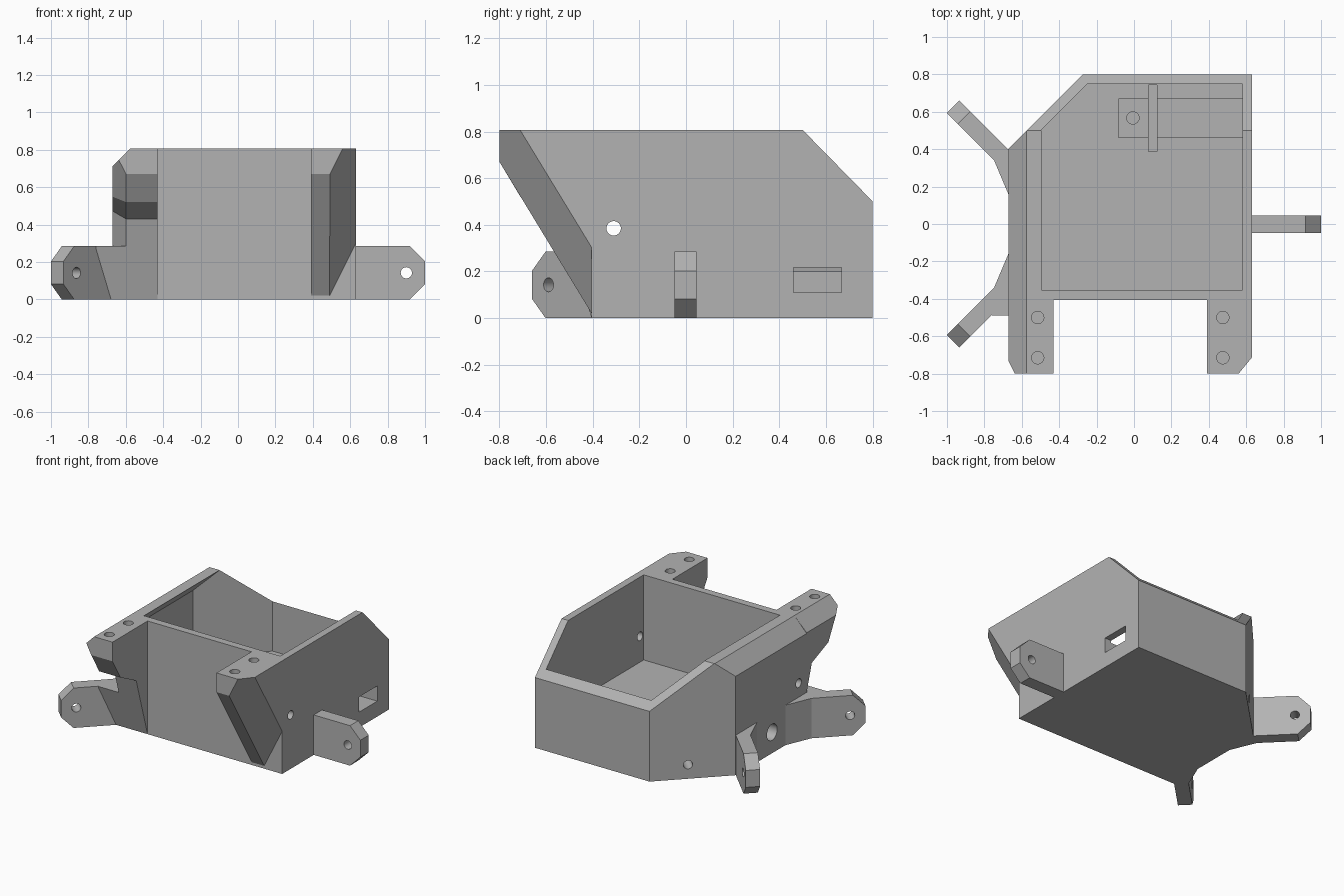
import bpy, bmesh, math
from mathutils import Vector

cube = bpy.data.objects.get("Cube")
if cube:
    bpy.data.objects.remove(cube, do_unlink=True)

grey = bpy.data.materials.new("plain grey")
grey.use_nodes = True
COLOUR = (0.45, 0.45, 0.45, 1)
grey.diffuse_color = COLOUR
grey.node_tree.nodes["Principled BSDF"].inputs["Base Color"].default_value = COLOUR


def new_object(name, bm):
    mesh = bpy.data.meshes.new(name)
    bmesh.ops.recalc_face_normals(bm, faces=bm.faces)
    bm.to_mesh(mesh)
    bm.free()
    mesh.materials.append(grey)
    obj = bpy.data.objects.new(name, mesh)
    bpy.context.collection.objects.link(obj)
    return obj


def hull_mesh(points):
    bm = bmesh.new()
    for p in points:
        bm.verts.new(p)
    res = bmesh.ops.convex_hull(bm, input=bm.verts)
    spare = {e for e in res["geom_interior"] + res["geom_unused"] if isinstance(e, bmesh.types.BMVert)}
    bmesh.ops.delete(bm, geom=list(spare), context="VERTS")
    bmesh.ops.dissolve_limit(bm, angle_limit=0.01, verts=bm.verts, edges=bm.edges)
    return bm


def solid(name, points, planes=()):
    """Convex block, trimmed by (point, outward normal) planes."""
    bm = hull_mesh(points)
    for co, no in planes:
        bmesh.ops.bisect_plane(bm, geom=bm.verts[:] + bm.edges[:] + bm.faces[:],
                               plane_co=co, plane_no=Vector(no).normalized(), clear_outer=True)
        kept = [v.co.copy() for v in bm.verts]
        bm.free()
        bm = hull_mesh(kept)
    return new_object(name, bm)


def upright(outline, z0, z1):
    return [(x, y, z) for x, y in outline for z in (z0, z1)]


def box(x0, x1, y0, y1, z0, z1):
    return upright([(x0, y0), (x1, y0), (x1, y1), (x0, y1)], z0, z1)


def extrude_x(profile, x0, x1):
    return [(x, y, z) for y, z in profile for x in (x0, x1)]


def rod(centre, axis, radius, length):
    bm = bmesh.new()
    turn = Vector(axis).to_track_quat("Z", "Y").to_matrix().to_4x4()
    turn.translation = centre
    bmesh.ops.create_cone(bm, cap_ends=True, segments=24, radius1=radius,
                          radius2=radius, depth=length, matrix=turn)
    return new_object("cutter", bm)


def carve(obj, *cutters):
    bpy.context.view_layer.objects.active = obj
    for cutter in cutters:
        cutter.hide_render = True
        mod = obj.modifiers.new("carve", "BOOLEAN")
        mod.operation, mod.solver, mod.object = "DIFFERENCE", "EXACT", cutter
        bpy.ops.object.modifier_apply(modifier=mod.name)
        bpy.data.objects.remove(cutter, do_unlink=True)


TOP = 0.807
RIGHT, LEFT = -0.672, 0.632
BEVEL = (-1, 0, 0.95)

# Open box with a clipped corner, sloped rear rim and bevelled side edge
shell = solid("box_shell",
              upright([(RIGHT, -0.405), (LEFT, -0.405), (LEFT, 0.8), (-0.272, 0.8), (RIGHT, 0.4)], 0, TOP),
              [((-0.575, 0, TOP), BEVEL), ((0, 0.5, TOP), (0, 1, 0.98))])
# The cavity widens under the bevelled edge, keeping the wall thin
inner = [(-0.62, -0.352), (0.58, -0.352), (0.58, 0.748), (-0.25, 0.748), (-0.62, 0.378)]
carve(shell,
      solid("cutter", upright(inner, 0.2, 1), [((-0.495, 0, TOP), BEVEL)]),
      solid("cutter", box(-0.083, 0.7, 0.462, 0.667, 0.11, 0.218)),  # floor pocket and wall slot
      solid("cutter", box(0.077, 0.122, 0.387, 0.744, 0.09, 0.3)),   # cross slot
      rod((-0.006, 0.567, 0.12), (0, 0, 1), 0.033, 0.12),
      rod((0, -0.31, 0.385), (1, 0, 0), 0.031, 2),                   # holes through both sides
      rod((RIGHT, -0.01, 0.15), (1, 0, 0), 0.058, 0.3),
      rod((-0.45, 0.62, 0.1), (-1, 1, 0), 0.03, 0.3))

# Front bracket on the +x side, with a slanted underside and clipped outer edge
slanted = [(-0.4, TOP), (-0.8, TOP), (-0.8, 0.67), (-0.405, 0.02), (-0.4, 0.02)]
left_bracket = solid("left_bracket", extrude_x(slanted, 0.39, LEFT),
                     [((0.491, -0.8, 0.67), (0.546, -0.448, -0.273))])

# Front bracket on the -x side: short stepped underside, outer edge clipped and bevelled
stepped = [(-0.8, 0.67), (-0.71, 0.52), (-0.533, 0.43), (-0.4, 0.43)]
rim = [(-0.4, 0.71), (-0.73, 0.71), (-0.645, 0.55), (-0.46, 0.48), (-0.4, 0.45)]
right_bracket = solid("right_bracket",
                      extrude_x(stepped, -0.598, -0.43)
                      + extrude_x([(-0.8, TOP), (-0.4, TOP)], -0.575, -0.43)
                      + [(RIGHT, y, z) for y, z in rim] + [(-0.637, -0.8, 0.745)])

for bracket, x in ((left_bracket, 0.475), (right_bracket, -0.515)):
    carve(bracket, *[rod((x, y, TOP), (0, 0, 1), 0.033, 0.26) for y in (-0.5, -0.715)])

# Mounting lugs: a bar with clipped tip corners and a cross hole
LUG = 0.285


def lug(name, tip, direction, length):
    d, tip = Vector(direction).normalized(), Vector(tip)
    side = Vector((-d.y, d.x, 0)) * 0.047
    pts = [tip - d * back + side * s + Vector((0, 0, z))
           for back in (0, length) for s in (-1, 1) for z in (0, LUG)]
    up = Vector((0, 0, 1))
    near = tip - d * 0.082
    obj = solid(name, pts, [(near + up * LUG, d + up), (near, d - up)])
    carve(obj, rod(tip - d * 0.1 + up * LUG / 2, side, 0.03, 0.3))


lug("side_lug", (1, -0.002, 0), (1, 0, 0), 0.38)
for s, word in ((1, "rear"), (-1, "front")):
    lug(word + "_lug", (-0.967, s * 0.627, 0), (-1, s, 0), 0.41)
    solid(word + "_lug_gusset",
          upright([(-0.75, s * 0.345), (RIGHT, s * 0.16), (-0.64, s * 0.16), (-0.64, s * 0.365), (-0.7, s * 0.365)],
                  0, LUG))

# Leaning web from the front lug up to the bracket
solid("front_web", extrude_x([(-0.405, 0), (-0.49, LUG), (-0.365, LUG), (-0.365, 0)], -0.76, -0.43))
solid("bracket_web",
      extrude_x([(-0.49, LUG), (-0.533, 0.43), (-0.4, 0.43), (-0.4, LUG)], -0.598, -0.43)
      + [(RIGHT, -0.46, 0.48), (RIGHT, -0.4, LUG), (RIGHT, -0.4, 0.48)])

for obj in bpy.context.scene.objects:
    obj.select_set(obj.type == "MESH")
bpy.context.view_layer.objects.active = shell
bpy.ops.object.shade_smooth_by_angle(angle=math.radians(25))
